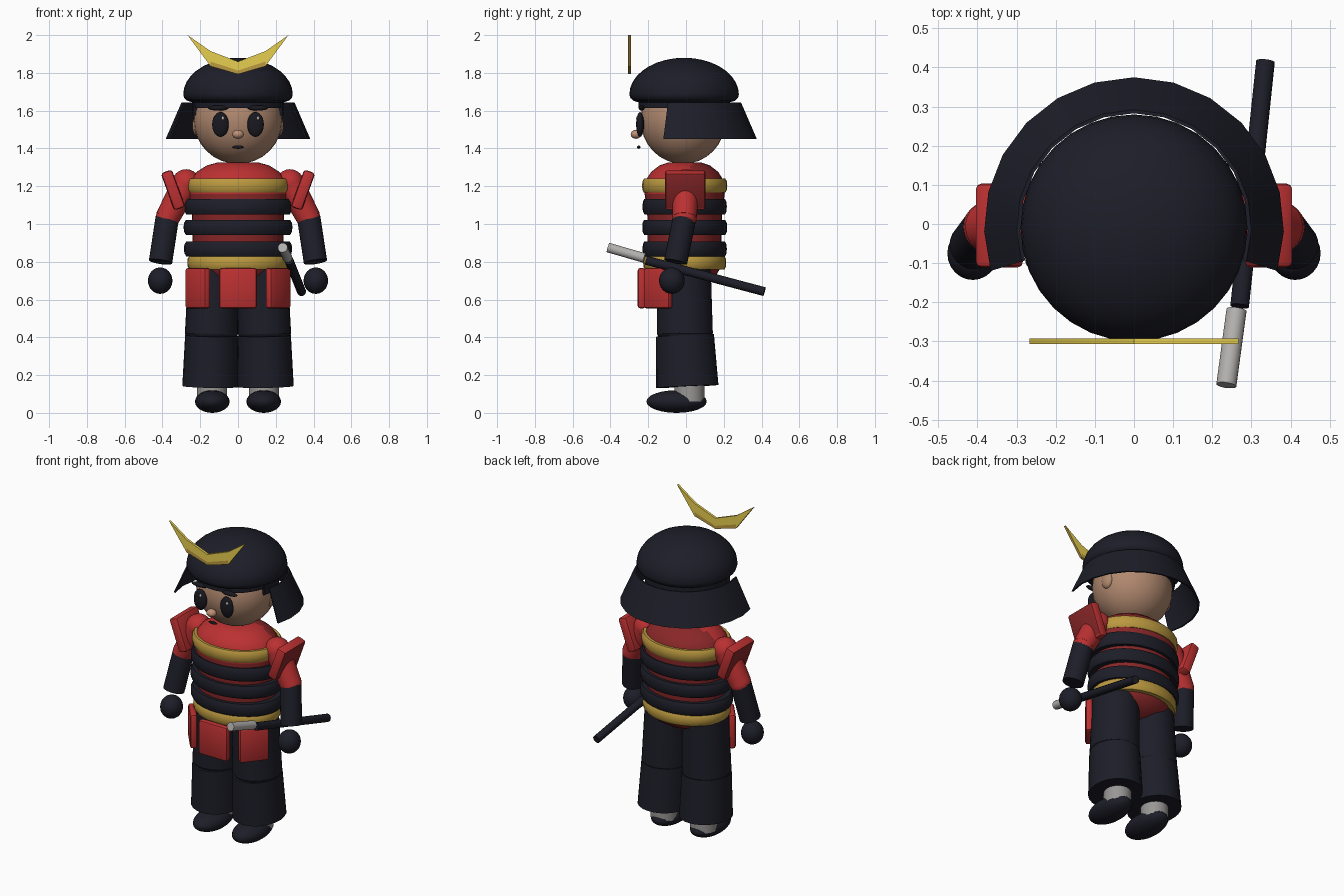
import bpy, bmesh, math
from mathutils import Vector, Matrix, Euler

cube = bpy.data.objects.get("Cube")
if cube:
    bpy.data.objects.remove(cube, do_unlink=True)


def material(name, r, g, b):
    m = bpy.data.materials.new(name)
    m.use_nodes = True
    m.diffuse_color = (r, g, b, 1)
    m.node_tree.nodes["Principled BSDF"].inputs["Base Color"].default_value = (r, g, b, 1)
    return m


NAVY = material("dark_navy", 0.012, 0.0125, 0.021)
RED = material("lacquer_red", 0.5, 0.03, 0.031)
DEEP = material("deep_red", 0.25, 0.02, 0.021)
GOLD = material("bright_gold", 0.8, 0.62, 0.08)
BAND = material("old_gold", 0.5, 0.32, 0.05)
SKIN = material("skin", 0.44, 0.25, 0.16)
NOSE = material("warm_skin", 0.52, 0.28, 0.18)
GREY = material("light_grey", 0.45, 0.44, 0.43)
SOCK = material("sock_grey", 0.32, 0.31, 0.3)
BLACK = material("black", 0.009, 0.009, 0.014)


def finish(bm, name, mat, angle=40, second=None, rule=None):
    """Turn a bmesh into an object; faces matching the rule get the second colour."""
    bmesh.ops.recalc_face_normals(bm, faces=bm.faces)
    for f in bm.faces:
        f.smooth = True
        if rule and rule(f):
            f.material_index = 1
    for e in bm.edges:
        if len(e.link_faces) == 2 and e.calc_face_angle() > math.radians(angle):
            e.smooth = False
    me = bpy.data.meshes.new(name)
    bm.to_mesh(me)
    bm.free()
    me.materials.append(mat)
    if second:
        me.materials.append(second)
    bpy.context.collection.objects.link(bpy.data.objects.new(name, me))


def lathe(name, mat, profile, sy=1, y=0, segs=32, start=0, sweep=360, closed=False, **colours):
    """Spin a (radius, height) profile about the vertical axis."""
    bm = bmesh.new()
    rings = []
    for i in range(segs if sweep == 360 else segs + 1):
        a = math.radians(start + sweep * i / segs)
        rings.append([bm.verts.new((r * math.cos(a), r * math.sin(a) * sy + y, z))
                      for r, z in profile])
    n = len(profile)
    for i in range(segs):
        a, b = rings[i], rings[(i + 1) % len(rings)]
        for j in range(n if closed else n - 1):
            k = (j + 1) % n
            bm.faces.new((a[j], b[j], b[k], a[k]))
    bmesh.ops.remove_doubles(bm, verts=bm.verts, dist=1e-5)
    bmesh.ops.holes_fill(bm, edges=bm.edges, sides=0)
    finish(bm, name, mat, **colours)


def ball(name, mat, loc, size, segs=24):
    bm = bmesh.new()
    bmesh.ops.create_uvsphere(bm, u_segments=segs, v_segments=segs // 2, radius=1)
    bmesh.ops.scale(bm, vec=size, verts=bm.verts)
    bmesh.ops.translate(bm, vec=loc, verts=bm.verts)
    finish(bm, name, mat)


def tube(name, mat, p1, p2, r1, r2, sy=1, segs=24):
    """Tapered cylinder from p1 to p2."""
    p1, p2 = Vector(p1), Vector(p2)
    bm = bmesh.new()
    bmesh.ops.create_cone(bm, cap_ends=True, segments=segs, radius1=r1, radius2=r2,
                          depth=(p2 - p1).length)
    bmesh.ops.scale(bm, vec=(1, sy, 1), verts=bm.verts)
    turn = Vector((0, 0, 1)).rotation_difference(p2 - p1).to_matrix().to_4x4()
    bmesh.ops.transform(bm, matrix=Matrix.Translation((p1 + p2) / 2) @ turn, verts=bm.verts)
    finish(bm, name, mat)


def plate(name, mat, loc, size, rot=(0, 0, 0), **colours):
    bm = bmesh.new()
    bmesh.ops.create_cube(bm, size=1)
    bmesh.ops.scale(bm, vec=size, verts=bm.verts)
    bmesh.ops.bevel(bm, geom=bm.edges[:], offset=0.015, segments=2, affect='EDGES', profile=0.5)
    turn = Euler([math.radians(a) for a in rot]).to_matrix().to_4x4()
    bmesh.ops.transform(bm, matrix=Matrix.Translation(loc) @ turn, verts=bm.verts)
    finish(bm, name, mat, **colours)


# Helmet: bowl, lining, flared neck guard
bowl = [(0.29 * math.sin(math.radians(a)), 1.685 + 0.195 * math.cos(math.radians(a)))
        for a in range(0, 91, 10)]
lathe("helmet_bowl", NAVY, bowl + [(0.285, 1.668), (0.268, 1.652), (0.23, 1.641), (0, 1.637)],
      y=-0.01)
lathe("helmet_lining", NAVY, [(0, 1.67), (0.237, 1.67), (0.237, 1.615), (0, 1.615)], y=-0.015)
lathe("rear_lining", NAVY, [(0.21, 1.66), (0.242, 1.66), (0.242, 1.575), (0.21, 1.575)],
      y=-0.012, segs=20, start=-15, sweep=210, closed=True)
lathe("neck_guard", NAVY, [(0.291, 1.642), (0.373, 1.45), (0.383, 1.45), (0.3, 1.642)],
      y=-0.008, segs=14, start=-17, sweep=214, closed=True)

# Crescent crest: columns of top, middle and bottom points, darker along the lower edge
half = [(0.145, 1.915, 1.86, 1.835), (0.0, 1.86, 1.812, 1.793)]
columns = [(-x, *zs) for x, *zs in half] + [half[0]]
bm = bmesh.new()
for y in (-0.307, -0.292):
    grid = [[bm.verts.new((x, y, z)) for z in zs] for x, *zs in columns]
    for a, b in zip(grid, grid[1:]):
        for j in range(2):
            bm.faces.new((a[j], b[j], b[j + 1], a[j + 1]))
    for col, s in ((grid[0], -1), (grid[-1], 1)):
        tip = bm.verts.new((s * 0.267, y, 2.0))
        for j in range(2):
            bm.faces.new((col[j], tip, col[j + 1]))
rims = [e for e in bm.edges if e.is_boundary]
bmesh.ops.bridge_loops(bm, edges=rims)
finish(bm, "crescent_crest", GOLD, 30, BAND,
       lambda f: f.normal.z < -0.5 or (len(f.verts) == 4 and f.calc_center_median().z < 1.832))

# Head and face
ball("head", SKIN, (0, -0.015, 1.55), (0.235, 0.225, 0.232), 32)
ball("nose", NOSE, (0, -0.265, 1.475), (0.031, 0.028, 0.024), 16)
ball("mouth", BLACK, (0, -0.25, 1.407), (0.031, 0.009, 0.009), 16)

# Torso: bright yoke front, deep red elsewhere, with lamellar bands
lathe("torso", DEEP, [(0, 1.328), (0.11, 1.325), (0.165, 1.31), (0.22, 1.275), (0.255, 1.23),
                      (0.262, 1.16), (0.245, 1.06), (0.24, 0.85), (0.235, 0.77), (0.2, 0.72),
                      (0.11, 0.675), (0, 0.66)], sy=0.81, y=-0.007, second=RED,
      rule=lambda f: f.calc_center_median().z > 1.17 and f.calc_center_median().y < 0.03)
bands = [("chest_band", BAND, 1.203, 0.037, 0.275), ("upper_band", NAVY, 1.092, 0.041, 0.286),
         ("middle_band", NAVY, 0.982, 0.039, 0.288), ("lower_band", NAVY, 0.868, 0.039, 0.286),
         ("waist_belt", BAND, 0.795, 0.036, 0.268)]
for name, mat, z, h, r in bands:
    sec = [(r - 0.06, z + h), (r - 0.012, z + h), (r - 0.002, z + h * 0.6), (r, z)]
    sec += [(a, 2 * z - b) for a, b in reversed(sec[:3])]
    lathe(name, mat, sec, sy=0.82 if mat is BAND else 0.78, y=-0.007, closed=True)

# Skirt plate at the front
plate("skirt_plate_front", RED, (0, -0.235, 0.66), (0.2, 0.042, 0.215))

for side, s in (("left", 1), ("right", -1)):
    # Eyes, brows, ears
    ball(side + "_eye", BLACK, (s * 0.093, -0.243, 1.527), (0.044, 0.021, 0.066))
    ball(side + "_eye_glint", GREY, (s * 0.093 + 0.013, -0.259, 1.56), (0.008, 0.007, 0.01), 12)
    ball(side + "_brow", BLACK, (s * 0.105, -0.235, 1.614), (0.055, 0.016, 0.014), 16)
    ball(side + "_ear", SKIN, (s * 0.215, 0.02, 1.52), (0.027, 0.042, 0.055), 16)

    # Arm
    shoulder, elbow = (s * 0.275, 0, 1.215), (s * 0.375, -0.008, 1.03)
    ball(side + "_shoulder", RED, shoulder, (0.075, 0.075, 0.075))
    tube(side + "_upper_arm", RED, elbow, shoulder, 0.064, 0.074)
    ball(side + "_elbow", RED, elbow, (0.062, 0.064, 0.062))
    tube(side + "_forearm", NAVY, (s * 0.41, -0.055, 0.8), elbow, 0.062, 0.062)
    ball(side + "_hand", NAVY, (s * 0.412, -0.075, 0.7), (0.065, 0.068, 0.07))
    plate(side + "_shoulder_guard", RED, (s * 0.344, -0.004, 1.18), (0.062, 0.215, 0.21),
          (0, s * 20, 0), second=DEEP, rule=lambda f: f.normal.x * s > 0.85)
    plate(side + "_skirt_plate", RED, (s * 0.213, -0.148, 0.66), (0.175, 0.042, 0.215),
          (0, 0, s * 51))

    # Leg, sock and shoe
    tube(side + "_thigh", NAVY, (s * 0.14, -0.006, 0.42), (s * 0.128, -0.01, 0.78),
         0.141, 0.134, 1.05)
    ball(side + "_knee", NAVY, (s * 0.14, -0.006, 0.42), (0.141, 0.148, 0.05))
    tube(side + "_trouser_leg", NAVY, (s * 0.145, 0.007, 0.14), (s * 0.14, -0.006, 0.41),
         0.15, 0.14, 1.1)
    tube(side + "_sock", SOCK, (s * 0.138, 0.018, 0.06), (s * 0.138, 0.018, 0.2), 0.08, 0.08)
    ball(side + "_shoe", NAVY, (s * 0.136, -0.05, 0.06), (0.092, 0.16, 0.06))

# Sword carried at the left hip
tube("scabbard", NAVY, (0.27, -0.21, 0.808), (0.336, 0.415, 0.642), 0.024, 0.024, segs=16)
tube("sword_grip", GREY, (0.236, -0.412, 0.875), (0.262, -0.22, 0.82), 0.026, 0.026, segs=16)
